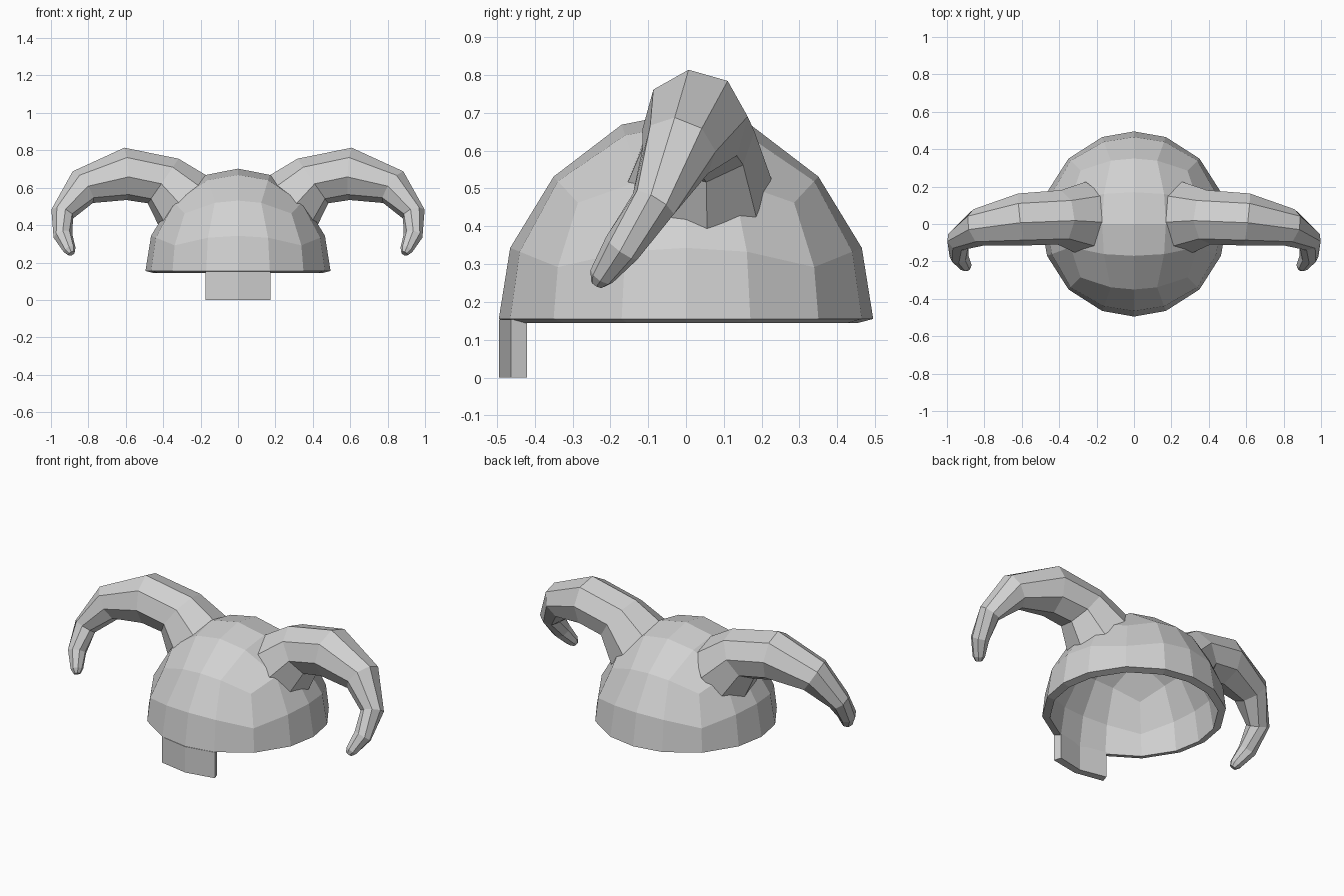
import bpy, bmesh, math
from mathutils import Vector

cube = bpy.data.objects.get("Cube")
if cube:
    bpy.data.objects.remove(cube, do_unlink=True)

# One plain grey for the whole helmet
GREY = (0.64, 0.64, 0.64, 1)
grey = bpy.data.materials.new("light_grey")
grey.use_nodes = True
grey.diffuse_color = GREY
grey.node_tree.nodes["Principled BSDF"].inputs["Base Color"].default_value = GREY


def add_object(name, bm):
    bmesh.ops.recalc_face_normals(bm, faces=bm.faces)
    mesh = bpy.data.meshes.new(name)
    bm.to_mesh(mesh)
    bm.free()
    mesh.materials.append(grey)
    obj = bpy.data.objects.new(name, mesh)
    bpy.context.collection.objects.link(obj)
    return obj


# Dome: upper half of a rounded cube
RADIUS, RIM = 0.495, 0.155
bm = bmesh.new()
bmesh.ops.create_cube(bm, size=2)
bmesh.ops.subdivide_edges(bm, edges=bm.edges[:], cuts=3, use_grid_fill=True)
bmesh.ops.delete(bm, geom=[v for v in bm.verts if v.co.z < -0.1], context='VERTS')


def even_out(c):
    return c * 0.366 / 0.5 if abs(c) < 0.75 else c


for v in bm.verts:
    on_edge = v.co.z > 0.9 and max(abs(v.co.x), abs(v.co.y)) > 0.9
    p = Vector([even_out(c) for c in v.co]).normalized() * RADIUS
    v.co = (p.x, p.y, RIM + p.z * (1.075 if on_edge else 1.105))

# Inner shell, set slightly lower and joined to the outer one at the rim
copy = bmesh.ops.duplicate(bm, geom=bm.verts[:] + bm.edges[:] + bm.faces[:])
for v in copy["geom"]:
    if isinstance(v, bmesh.types.BMVert):
        v.co = (v.co.x * 0.915, v.co.y * 0.915, RIM - 0.011 + (v.co.z - RIM) * 0.94)
bmesh.ops.bridge_loops(bm, edges=[e for e in bm.edges if e.is_boundary])
add_object("helmet_dome", bm)

# Nose guard: bent plate hanging from the front rim
outline = [(-0.173, -0.463), (0, -0.495), (0.173, -0.463),
           (0.158, -0.42), (0, -0.453), (-0.158, -0.42)]
bm = bmesh.new()
low, high = [[bm.verts.new((x, y, z)) for x, y in outline] for z in (0, 0.153)]
for i in range(6):
    j = (i + 1) % 6
    bm.faces.new((low[i], low[j], high[j], high[i]))
for ring in (low, high):
    bm.faces.new((ring[0], ring[1], ring[4], ring[5]))
    bm.faces.new((ring[1], ring[2], ring[3], ring[4]))
add_object("nose_guard", bm)

# Horns: eight-sided tapering tube along a curved path, mirrored,
# with the open root sunk into the dome wall (centre, radius, lean to the root)
SIDES = 8
path = [((0.277, 0.032, 0.512), 0.195, 1),
        ((0.4, 0.036, 0.636), 0.146, 2.2),
        ((0.602, 0.024, 0.674), 0.141, 1),
        ((0.83, -0.018, 0.603), 0.101, 1),
        ((0.94, -0.086, 0.459), 0.063, 1),
        ((0.936, -0.17, 0.342), 0.051, 1),
        ((0.9, -0.223, 0.268), 0.034, 1),
        ((0.89, -0.235, 0.248), 0.019, 1)]
centres = [Vector(c) for c, r, lean in path]
bm = bmesh.new()
rings = []
for k, (c, r, lean) in enumerate(path):
    ahead = centres[min(k + 1, len(path) - 1)] - centres[k]
    behind = centres[k] - centres[max(k - 1, 0)]
    t = (ahead.normalized() + behind.normalized() * lean).normalized()
    side = Vector((0, 1, 0))
    side = (side - t * side.dot(t)).normalized()
    up = t.cross(side)
    angles = [math.tau * i / SIDES + math.radians(7) for i in range(SIDES)]
    rings.append([bm.verts.new(centres[k] + side * r * math.cos(a) + up * r * math.sin(a))
                  for a in angles])
for a, b in zip(rings, rings[1:]):
    for i in range(SIDES):
        j = (i + 1) % SIDES
        bm.faces.new((a[i], a[j], b[j], b[i]))
bm.faces.new(rings[-1])
horns = add_object("horns", bm)
horns.modifiers.new("mirror", 'MIRROR')
